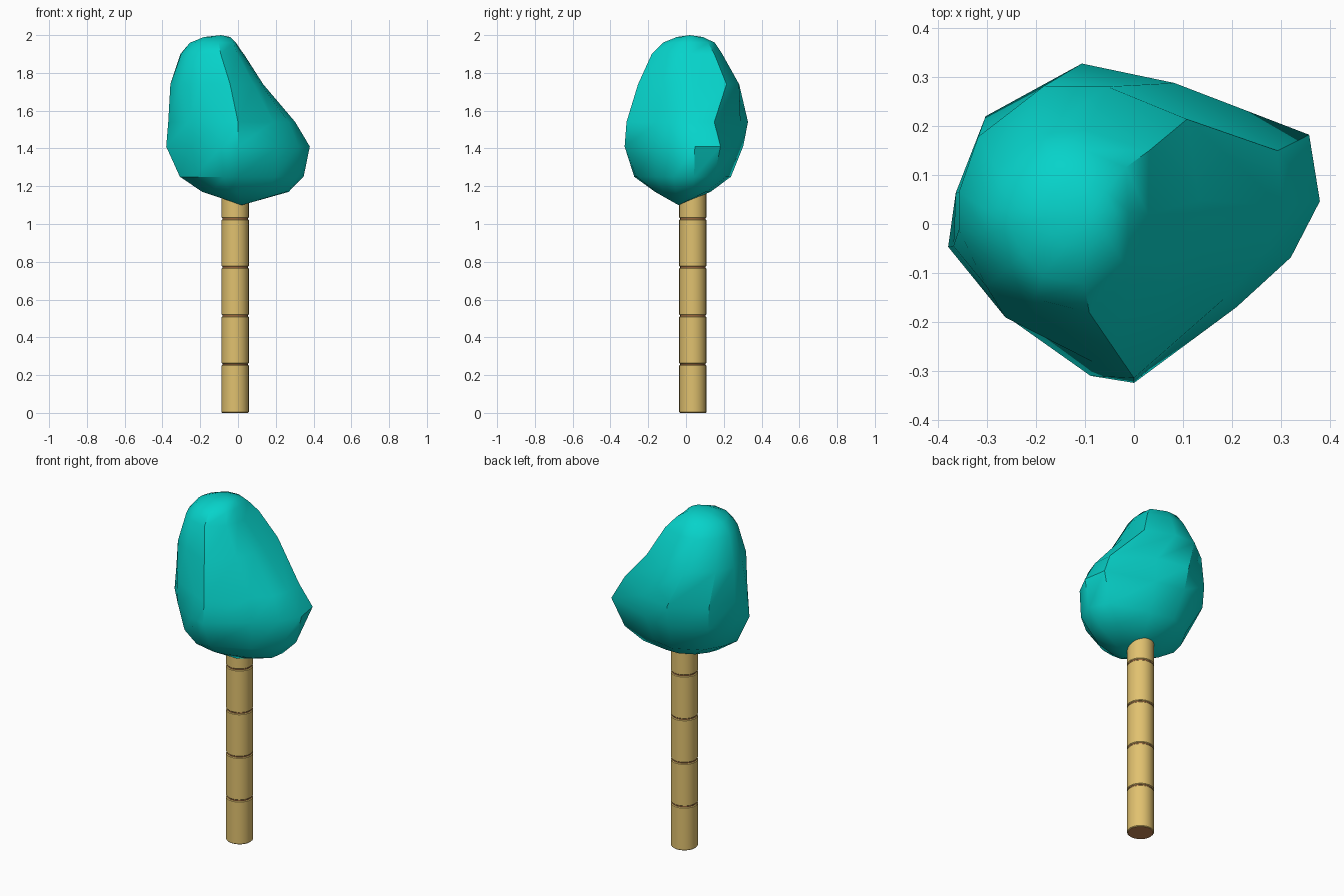
import bpy, bmesh, math

if "Cube" in bpy.data.objects:
    bpy.data.objects.remove(bpy.data.objects["Cube"])


def material(name, rgb):
    m = bpy.data.materials.new(name)
    m.diffuse_color = (*rgb, 1)
    m.use_nodes = True
    m.node_tree.nodes["Principled BSDF"].inputs["Base Color"].default_value = m.diffuse_color
    return m


TEAL = material("teal leaves", (0.002, 0.65, 0.59))
TAN = material("tan bark", (0.75, 0.535, 0.16))
BROWN = material("brown cut wood", (0.55, 0.23, 0.085))


def loft(name, rings, bottom, top, mats, angle):
    """Skin stacked rings, closing both ends to a point."""
    bm = bmesh.new()
    rows = [[bm.verts.new(p) for p in r] for r in rings]
    n = len(rows[0])
    lo, hi = bm.verts.new(bottom), bm.verts.new(top)
    for i in range(n):
        j = (i + 1) % n
        bm.faces.new((lo, rows[0][j], rows[0][i]))
        for a, b in zip(rows, rows[1:]):
            bm.faces.new((a[i], a[j], b[j], b[i]))
        bm.faces.new((hi, rows[-1][i], rows[-1][j]))
    bm.normal_update()
    if len(mats) > 1:  # end caps take the second colour
        for f in bm.faces:
            f.material_index = 1 if abs(f.normal.z) > 0.95 else 0
    me = bpy.data.meshes.new(name)
    bm.to_mesh(me)
    bm.free()
    for m in mats:
        me.materials.append(m)
    ob = bpy.data.objects.new(name, me)
    bpy.context.collection.objects.link(ob)
    bpy.ops.object.select_all(action='DESELECT')
    ob.select_set(True)
    bpy.context.view_layer.objects.active = ob
    bpy.ops.object.shade_smooth_by_angle(angle=math.radians(angle))
    return ob


def ring(cx, cy, z, radii, angles):
    return [(cx + r * math.cos(math.radians(a)), cy + r * math.sin(math.radians(a)), z)
            for r, a in zip(radii, angles)]


# Trunk: stacked logs with rounded rims and thin brown joints
TX, TY, R, STEP = -0.015, 0.036, 0.072, 0.257
ROUND = [i * 15 for i in range(24)]


def disc(z, r):
    return ring(TX, TY, z, [r] * 24, ROUND)


for k in range(5):
    z0, z1 = k * STEP + 0.003 * (k > 0), (k + 1) * STEP - 0.003
    profile = [(R - 0.004, z0), (R, z0 + 0.004), (R, z1 - 0.004), (R - 0.004, z1)]
    loft(f"trunk_log_{k + 1}", [disc(z, r) for r, z in profile],
         (TX, TY, z0), (TX, TY, z1), [TAN, BROWN], 30)
    if k < 4:
        loft(f"trunk_joint_{k + 1}", [disc(z, R - 0.005) for z in (z1 - 0.001, z1 + 0.007)],
             (TX, TY, z1 - 0.001), (TX, TY, z1 + 0.007), [BROWN], 30)

# Leaf crown: lumpy faceted blob, radii given along these directions
LOW = (7, 27, 74, 108, 144, 170, 187, 216, 254, 270, 321, 348)
HIGH = (7, 43, 80, 108, 144, 170, 187, 216, 244, 282, 321, 348)
levels = [
    (0, 0, 1.17, (.27, .23, .135, .135, .15, .17, .19, .17, .17, .16, .19, .26)),
    (0, 0, 1.25, (.35, .33, .22, .25, .275, .29, .31, .285, .285, .26, .255, .32)),
    (0, 0, 1.41, (.383, .402, .28, .318, .366, .37, .383, .322, .323, .325, .27, .328)),
    (0, 0, 1.54, (.305, .33, .30, .345, .375, .37, .372, .325, .295, .315, .24, .275)),
    (-.1, .02, 1.74, (.235, .285, .265, .275, .27, .262, .26, .25, .235, .28, .235, .225)),
    (-.13, 0, 1.90, (.16, .22, .195, .195, .185, .178, .172, .17, .17, .185, .165, .155)),
    (-.13, .01, 1.96, (.12, .155, .145, .145, .13, .125, .125, .12, .13, .135, .135, .12)),
    (-.11, .02, 1.99, (.07,) * 12),
]
loft("leaf_crown", [ring(*l, LOW if l[2] < 1.6 else HIGH) for l in levels],
     (0.02, -0.04, 1.10), (-0.09, 0.02, 2.0), [TEAL], 35)
